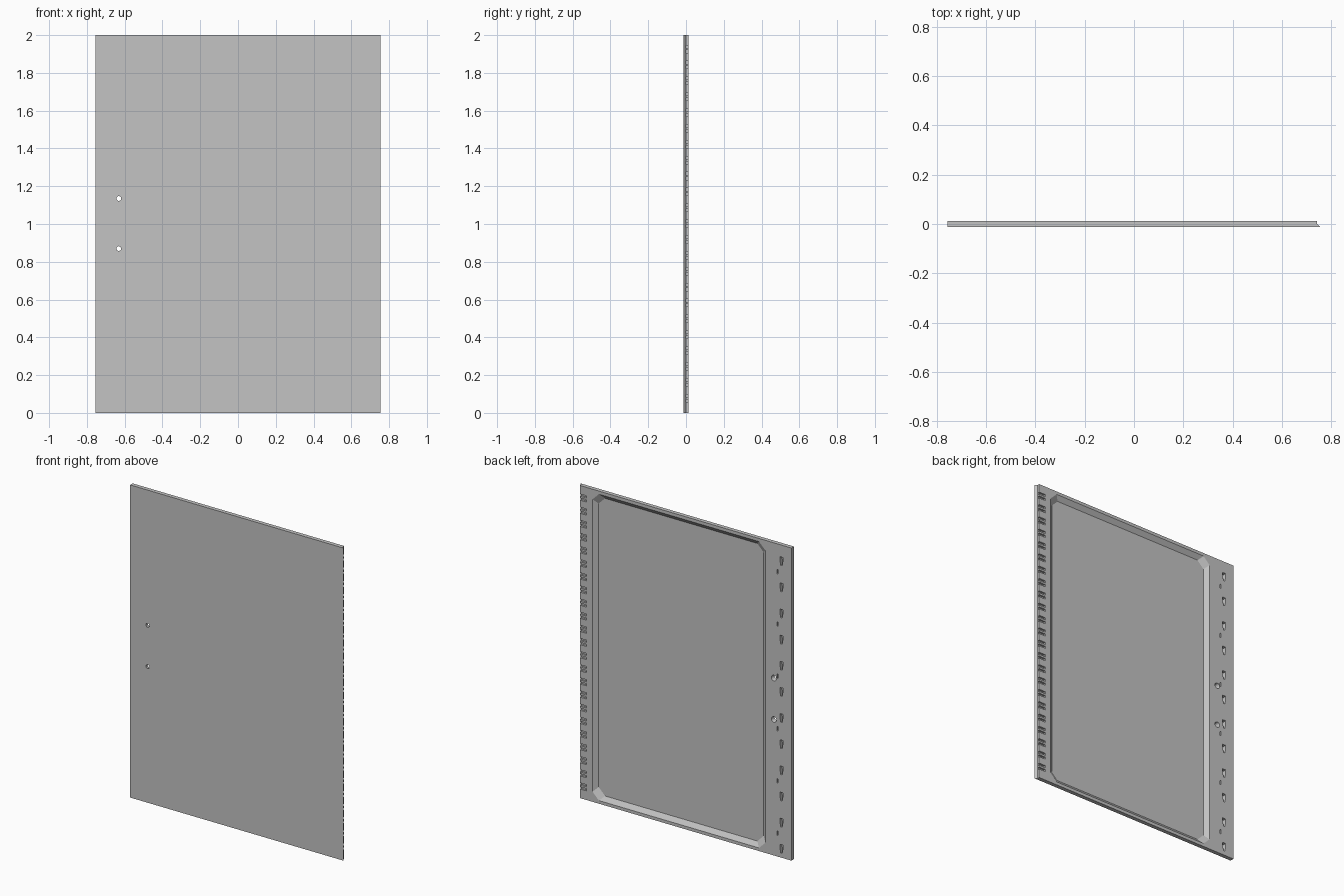
import bpy
import bmesh
from math import cos, sin, tau

if "Cube" in bpy.data.objects:
    bpy.data.objects.remove(bpy.data.objects["Cube"])

FRONT, BACK, FLOOR = -0.013, 0.013, -0.010
OVER = 0.02          # cutters reach past the surfaces

grey = bpy.data.materials.new("panel grey")
grey.use_nodes = True
grey.diffuse_color = (0.55, 0.55, 0.55, 1)
grey.node_tree.nodes["Principled BSDF"].inputs["Base Color"].default_value = (0.55, 0.55, 0.55, 1)


def loft(bm, ring_a, ring_b):
    """Closed solid between two matching rings of points."""
    a = [bm.verts.new(p) for p in ring_a]
    b = [bm.verts.new(p) for p in ring_b]
    n = len(a)
    bm.faces.new(a)
    bm.faces.new(b[::-1])
    for i in range(n):
        j = (i + 1) % n
        bm.faces.new((a[i], b[i], b[j], a[j]))


def pocket(bm, outline_a, y_a, outline_b, y_b):
    """Solid running along y between two x-z outlines."""
    loft(bm, [(x, y_a, z) for x, z in outline_a], [(x, y_b, z) for x, z in outline_b])


def rect(x0, x1, z0, z1):
    return [(x0, z0), (x1, z0), (x1, z1), (x0, z1)]


def octagon(x0, x1, z0, z1, c):
    return [(x0 + c, z0), (x1 - c, z0), (x1, z0 + c), (x1, z1 - c),
            (x1 - c, z1), (x0 + c, z1), (x0, z1 - c), (x0, z0 + c)]


def circle(x, z, r, n=24):
    return [(x + r * cos(tau * i / n), z + r * sin(tau * i / n)) for i in range(n)]


def make_object(name, bm):
    bmesh.ops.recalc_face_normals(bm, faces=bm.faces)
    mesh = bpy.data.meshes.new(name)
    bm.to_mesh(mesh)
    bm.free()
    mesh.materials.append(grey)
    obj = bpy.data.objects.new(name, mesh)
    bpy.context.collection.objects.link(obj)
    return obj


# Panel: plan outline with a sharp front lip on the left edge, raised to full height
plan = [(-0.755, FRONT), (0.755, FRONT), (0.742, 0.0), (0.742, BACK), (-0.755, BACK)]
bm = bmesh.new()
loft(bm, [(x, y, 0) for x, y in plan], [(x, y, 2) for x, y in plan])
panel = make_object("door_panel", bm)

cut = bmesh.new()

# Large back recess with sloping walls and clipped corners
slope = 0.028
run = slope / (BACK - FLOOR)


def recess_outline(y):
    inset = (BACK - y) * run
    return octagon(-0.571 + inset, 0.653 - inset, 0.02 + inset, 1.98 - inset, 0.045)


rim = BACK + 0.004
pocket(cut, recess_outline(FLOOR), FLOOR, recess_outline(rim), rim)

# Comb of paired notches open at the left edge
for i in range(23):
    z = 0.078 + i * 0.084
    for side in (-1, 1):
        mid = z + side * 0.013
        notch = rect(0.695, 0.78, mid - 0.007, mid + 0.007)
        pocket(cut, notch, 0.001, notch, BACK + OVER)

# Tapered slots along the right edge
for i in range(12):
    z = 0.056 + i * 0.1673
    slot = [(-0.690, z - 0.027), (-0.679, z - 0.027), (-0.673, z + 0.010),
            (-0.673, z + 0.027), (-0.696, z + 0.027), (-0.696, z + 0.010)]
    pocket(cut, slot, FLOOR, slot, BACK + OVER)

# Small slits beside every second slot
for i in range(6):
    z = 0.149 + i * 0.3346
    slit = rect(-0.660, -0.652, z - 0.014, z + 0.014)
    pocket(cut, slit, FLOOR, slit, BACK + OVER)

# Two handle holes, wider at the back
for z in (0.87, 1.135):
    pocket(cut, circle(-0.631, z, 0.0115), FRONT - 0.004, circle(-0.631, z, 0.019), BACK + 0.004)

cutter = make_object("cutter", cut)
cutter.hide_render = True

mod = panel.modifiers.new("cutouts", "BOOLEAN")
mod.operation = "DIFFERENCE"
mod.solver = "EXACT"
mod.object = cutter
bpy.context.view_layer.objects.active = panel
bpy.ops.object.modifier_apply(modifier=mod.name)
bpy.data.objects.remove(cutter)
